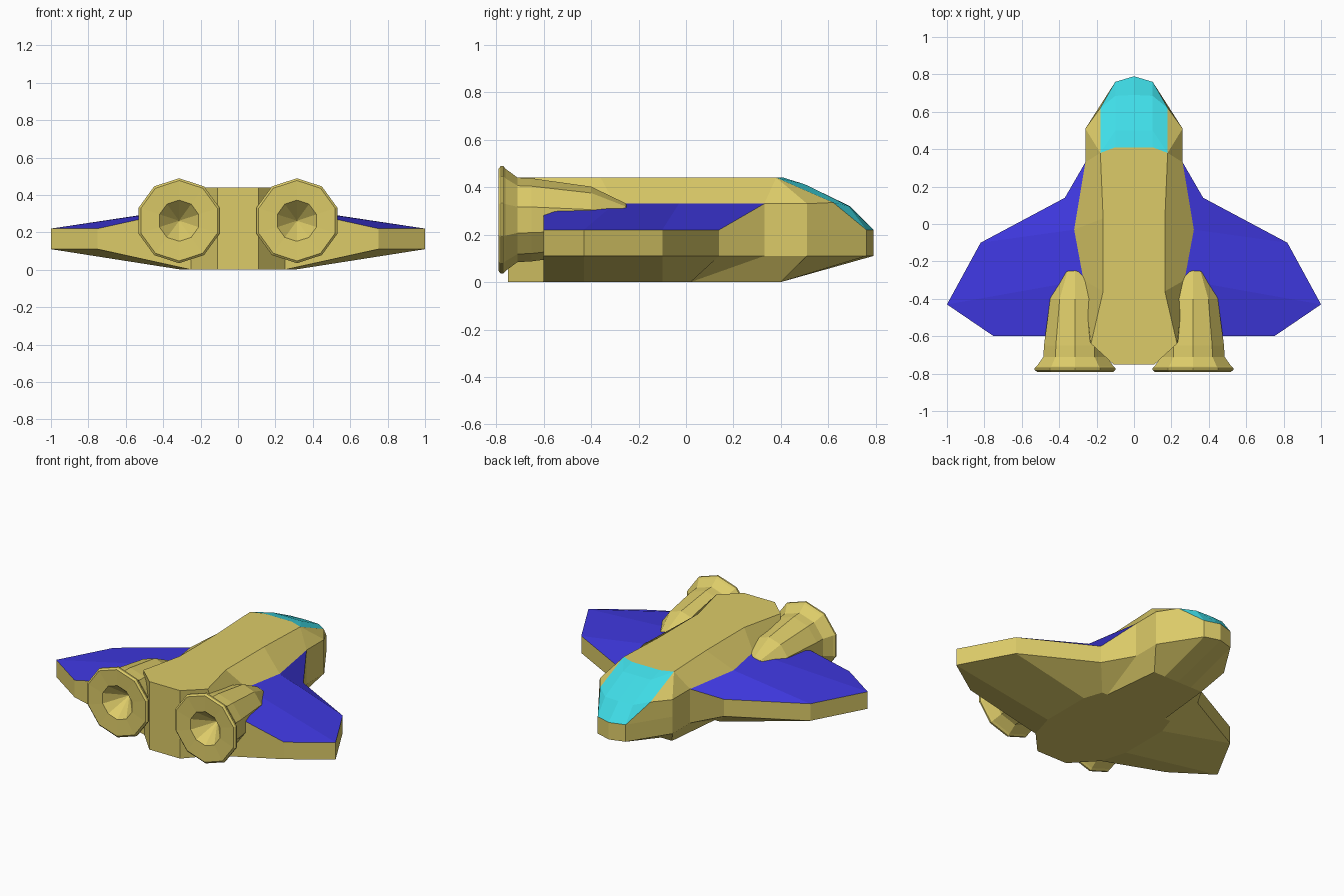
import bpy, bmesh, math

if "Cube" in bpy.data.objects:
    bpy.data.objects.remove(bpy.data.objects["Cube"])

def material(name, rgb):
    m = bpy.data.materials.new(name)
    m.diffuse_color = (*rgb, 1)
    m.use_nodes = True
    m.node_tree.nodes["Principled BSDF"].inputs["Base Color"].default_value = m.diffuse_color
    return m

GOLD = material("gold", (0.72, 0.6, 0.14))
BLUE = material("blue", (0.05, 0.04, 0.75))
CYAN = material("cyan", (0.05, 0.72, 0.8))

def finish(bm, name, mats):
    bmesh.ops.recalc_face_normals(bm, faces=bm.faces)
    me = bpy.data.meshes.new(name)
    bm.to_mesh(me)
    bm.free()
    for m in mats:
        me.materials.append(m)
    ob = bpy.data.objects.new(name, me)
    bpy.context.collection.objects.link(ob)
    return ob

# Half outlines of the hull, listed nose to tail, stacked from keel to roof
keel = [(0, .4), (.1, .4), (.1, .4), (.18, .4), (.22, .02), (.26, .02), (.3, -.1),
        (.3, -.43), (.25, -.6), (.25, -.6), (.11, -.75), (0, -.75)]
band = [(0, .79), (.1, .76), (.1, .76), (.26, .51), (.26, .33), (.37, .14), (.82, -.1),
        (1, -.43), (.75, -.6), (.25, -.6), (.11, -.75), (0, -.75)]
shoulder = [(0, .69, .32), (.1, .685, .32), (.18, .62, .335), (.26, .51, .33), (.26, .33, .33),
            (.26, .33, .33), (.32, -.03, .33), (.27, -.3, .33), (.25, -.6, .33),
            (.25, -.6, .33), (.11, -.75, .33), (0, -.75, .33)]
roof = [(0, .41), (.1, .41), (.18, .38), (.18, .38), (.18, .38), (.18, .38), (.165, .03),
        (.165, -.36), (.23, -.64), (.23, -.64), (.11, -.75), (0, -.75)]
brow = [(x, y, .44) for x, y in roof]
brow[:2] = [(0, .5, .412), (.1, .5, .412)]

def at(points, z):
    return [(x, y, z) for x, y in points]

rings = [at(keel, 0), at(band, .11), at(band, .22), shoulder, brow, at(roof, .44)]

# Hull with wings and canopy
bm = bmesh.new()
verts = {}

def face(points, mat=0):
    pts = list(dict.fromkeys(points))
    if len(pts) < 3:
        return
    vs = [verts.get(p) or verts.setdefault(p, bm.verts.new(p)) for p in pts]
    bm.faces.new(vs).material_index = mat

for k in range(5):
    for i in range(11):
        mat = 0
        if k == 2 and 5 <= i <= 7:
            mat = 1                      # wing tops
        if k >= 2 and i <= 1:
            mat = 2                      # canopy
        lo, hi = rings[k], rings[k + 1]
        face([lo[i], lo[i + 1], hi[i + 1], hi[i]], mat)
face(rings[0])
face(rings[5])
hull = finish(bm, "hull_and_wings", [GOLD, BLUE, CYAN])
hull.modifiers.new("mirror", 'MIRROR').use_clip = True

# Engines: ten-sided lathe profile (radius, y) from nozzle throat to rounded tip
profile = [(0, -.66), (.11, -.785), (.215, -.79), (.227, -.78), (.227, -.77), (.215, -.76),
           (.178, -.71), (.175, -.65), (.14, -.4), (.07, -.255), (.04, -.238), (0, -.235)]
for side, label in ((-1, "left"), (1, "right")):
    bm = bmesh.new()
    loops = []
    for r, y in profile:
        n = 10 if r else 1
        loops.append([bm.verts.new((side * .315 + r * math.sin(a * math.tau / 10), y,
                                    .262 + r * math.cos(a * math.tau / 10))) for a in range(n)])
    for a, b in zip(loops, loops[1:]):
        for i in range(10):
            j = (i + 1) % 10
            quad = [a[i % len(a)], a[j % len(a)], b[j % len(b)], b[i % len(b)]]
            bm.faces.new(list(dict.fromkeys(quad)))
    finish(bm, label + "_engine", [GOLD])
